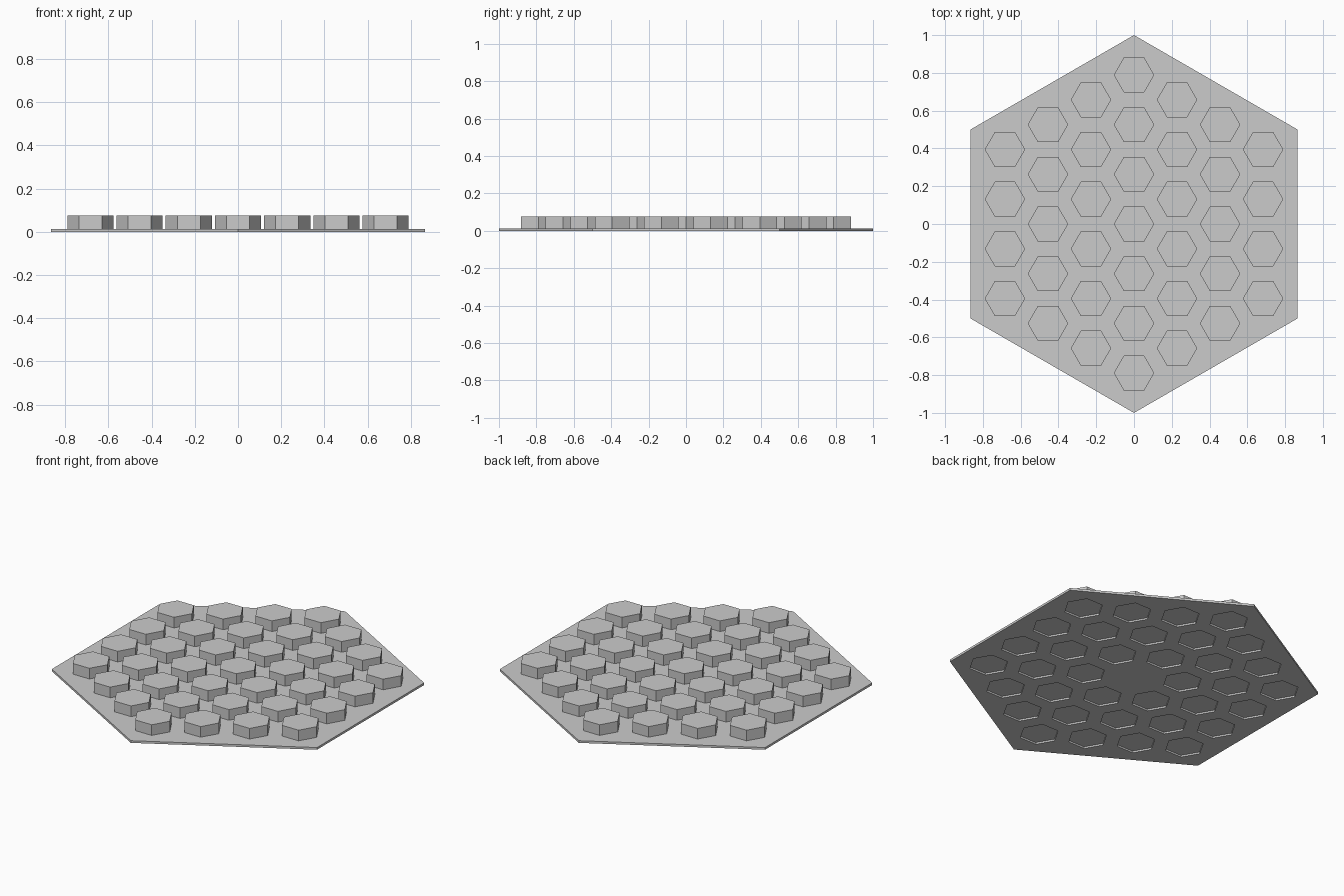
import bpy, bmesh
from math import pi, sqrt
from mathutils import Matrix

if "Cube" in bpy.data.objects:
    bpy.data.objects.remove(bpy.data.objects["Cube"])

PLATE_TOP, PEG_TOP = 0.013, 0.076
PEG_R, PITCH = 0.107, 0.263
POCKET_TOP = 0.010


def hex_prisms(name, centres, radius, z0, z1, turn=0.0):
    """One object made of six-sided prisms standing at the given centres."""
    bm = bmesh.new()
    for x, y in centres:
        m = Matrix.Translation((x, y, (z0 + z1) / 2)) @ Matrix.Rotation(turn, 4, 'Z')
        bmesh.ops.create_cone(bm, cap_ends=True, segments=6, radius1=radius,
                              radius2=radius, depth=z1 - z0, matrix=m)
    mesh = bpy.data.meshes.new(name)
    bm.to_mesh(mesh)
    bm.free()
    obj = bpy.data.objects.new(name, mesh)
    bpy.context.collection.objects.link(obj)
    return obj


# Hexagonal grid of 37 stud positions: columns of 4 to 7
centres = []
for col in range(-3, 4):
    count = 7 - abs(col)
    for row in range(count):
        centres.append((col * PITCH * sqrt(3) / 2, (row - (count - 1) / 2) * PITCH))

# Base plate with corners on the y axis
plate = hex_prisms("base_plate", [(0, 0)], 1.0, 0.0, PLATE_TOP)

# Studs with corners on the x axis
studs = hex_prisms("hexagon_studs", centres, PEG_R, PLATE_TOP, PEG_TOP, pi / 6)

# Shallow pockets under every stud except the middle one
outer = [c for c in centres if abs(c[0]) + abs(c[1]) > 0.01]
cutter = hex_prisms("pocket_cutter", outer, PEG_R, -0.05, POCKET_TOP, pi / 6)
cutter.hide_render = True
cutter.hide_set(True)
cut = plate.modifiers.new("pockets", 'BOOLEAN')
cut.operation = 'DIFFERENCE'
cut.solver = 'EXACT'
cut.object = cutter
